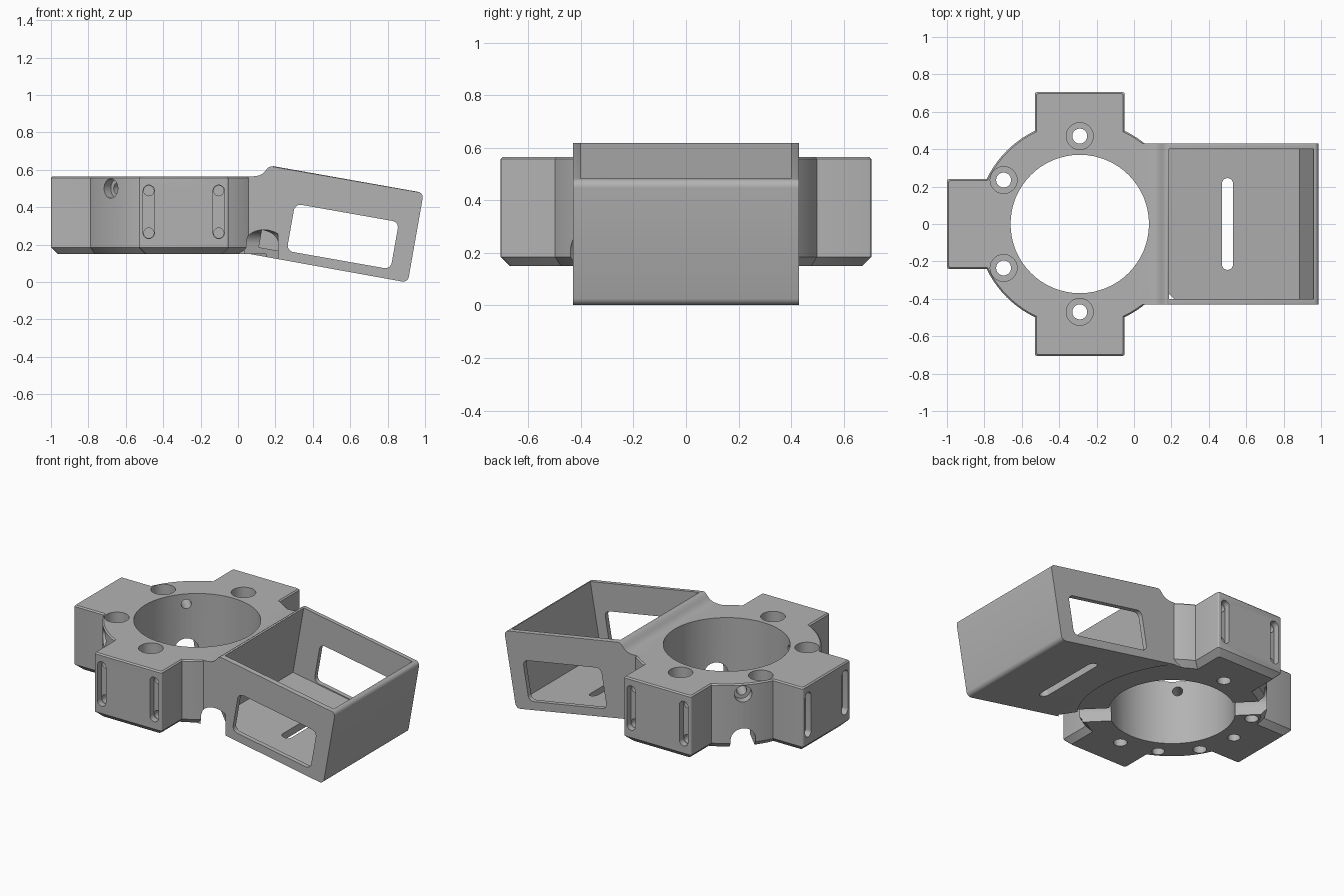
import bpy, bmesh, math
from mathutils import Vector, Matrix

if "Cube" in bpy.data.objects:
    bpy.data.objects.remove(bpy.data.objects["Cube"])

CX, R, R_IN = -0.29, 0.553, 0.37      # ring centre and radii
Z0, Z1, CH = 0.15, 0.565, 0.035       # ring bottom, top, lower chamfer
TILT = math.radians(10)

grey = bpy.data.materials.new("grey_plastic")
grey.diffuse_color = (0.45, 0.45, 0.45, 1)
grey.use_nodes = True
grey.node_tree.nodes["Principled BSDF"].inputs["Base Color"].default_value = grey.diffuse_color


def to_object(name, bm):
    bmesh.ops.recalc_face_normals(bm, faces=bm.faces)
    me = bpy.data.meshes.new(name)
    bm.to_mesh(me)
    bm.free()
    ob = bpy.data.objects.new(name, me)
    me.materials.append(grey)
    bpy.context.collection.objects.link(ob)
    return ob


def loft(name, loops):
    """Closed solid through matching loops of points."""
    bm = bmesh.new()
    rings = [[bm.verts.new(p) for p in loop] for loop in loops]
    n = len(rings[0])
    for a, b in zip(rings, rings[1:]):
        for i in range(n):
            bm.faces.new((a[i], a[(i + 1) % n], b[(i + 1) % n], b[i]))
    bm.faces.new(rings[0])
    bm.faces.new(rings[-1])
    return to_object(name, bm)


def rod(name, p, q, r, n=32):
    """Cylinder from p to q."""
    p, q = Vector(p), Vector(q)
    bm = bmesh.new()
    rot = (q - p).to_track_quat('Z', 'Y').to_matrix().to_4x4()
    bmesh.ops.create_cone(bm, cap_ends=True, segments=n, radius1=r, radius2=r,
                          depth=(q - p).length, matrix=Matrix.Translation((p + q) / 2) @ rot)
    return to_object(name, bm)


def rounded(w, h, r, n=8):
    """Rounded rectangle outline with half sizes w, h."""
    pts = []
    for k, (sx, sy) in enumerate(((1, 1), (-1, 1), (-1, -1), (1, -1))):
        for i in range(n + 1):
            a = math.pi / 2 * (k + i / n)
            pts.append((sx * (w - r) + r * math.cos(a), sy * (h - r) + r * math.sin(a)))
    return pts


def boolean(target, other, op):
    m = target.modifiers.new(op, 'BOOLEAN')
    m.operation, m.object, m.solver = op, other, 'EXACT'
    bpy.context.view_layer.objects.active = target
    bpy.ops.object.modifier_apply(modifier=m.name)
    bpy.data.objects.remove(other)


def polar(r, deg, z):
    a = math.radians(deg)
    return (CX + r * math.cos(a), r * math.sin(a), z)


def stacked(name, outline):
    """Upright solid with chamfered lower edge and softened top edge."""
    return loft(name, [[(*p, z) for p in outline(d)] for d, z in
                       ((CH, Z0), (0, Z0 + CH), (0, Z1 - 0.008), (0.008, Z1))])


def arm(name, cx, w, h):
    return stacked(name, lambda d: [(cx + x, y) for x, y in rounded(w - d, h - d, 0.012, 3)])


def box_pt(u, v, y):
    """Point in the tilted tray frame: u along, v down from the top edge."""
    return (0.18 + u * math.cos(TILT) - v * math.sin(TILT), y,
            0.62 - u * math.sin(TILT) - v * math.cos(TILT))


# Clamp ring with three arms
body = stacked("clamp_ring_and_tray", lambda d: [polar(R - d, i * 3.75, 0)[:2] for i in range(96)])
boolean(body, arm("cross_arm", CX, 0.24, 0.705), 'UNION')
boolean(body, arm("left_arm", -0.6, 0.4, 0.24), 'UNION')

# Tilted tray and neck, softened along its upper side edges
profile = [(0, Z0), (0.06, Z0)]
for u0, v0, a0 in ((0.795, 0.457, 90), (0.795, 0.03, 0)):
    for i in range(6):
        a = math.radians(a0 - 18 * i)
        p = box_pt(u0 + 0.03 * math.cos(a), v0 + 0.03 * math.sin(a), 0)
        profile.append((p[0], p[2]))
profile += [(0.19, 0.619), (0.175, 0.618), (0.16, 0.61), (0.145, 0.593),
            (0.13, 0.578), (0.11, 0.569), (0.085, Z1), (0, Z1)]
tray = loft("tray", [[(x, y, z - s) for x, z in profile] for y, s in ((-0.43, 0), (0.43, 0))])
bm = bmesh.new()
bm.from_mesh(tray.data)
edges = []
for e in bm.edges:
    m = (e.verts[0].co + e.verts[1].co) / 2
    if abs(m.y) > 0.42 and 0.19 < m.x < 0.95 and m.z > 0.5:
        edges.append(e)
bmesh.ops.bevel(bm, geom=edges, offset=0.018, segments=4, profile=0.5, affect='EDGES')
bm.to_mesh(tray.data)
bm.free()
boolean(body, tray, 'UNION')

cutters = []
# Round relief under the tray and the main bore
cutters.append(rod("relief", (CX, 0, -0.2), (CX, 0, Z0), R, 96))
cutters.append(rod("bore", (CX, 0, -0.3), (CX, 0, 1), R_IN, 64))
# Tray cavity
cutters.append(loft("cavity", [[box_pt(u, v, y) for u, v in
               ((0.008, -0.1), (0.793, -0.1), (0.793, 0.44), (0.008, 0.44))] for y in (-0.4, 0.4)]))
# Side windows
cutters.append(loft("windows", [[box_pt(0.44 + a, 0.305 + b, y)
               for a, b in rounded(0.282, 0.128, 0.035)] for y in (-0.6, 0.6)]))
# Floor slot
cutters.append(loft("floor_slot", [[(0.5 + a, b, z) for a, b in rounded(0.03, 0.245, 0.0299)]
                                   for z in (-0.1, 0.25)]))
# Diagonal arched channel across the underside
arch = [(-0.074, 0.05)] + [(-0.074 * math.cos(math.pi * i / 16), 0.205 + 0.074 * math.sin(math.pi * i / 16))
                           for i in range(17)] + [(0.074, 0.05)]
s = math.sqrt(0.5)
cutters.append(loft("channel", [[(CX + s * (t + w), s * (w - t), z) for w, z in arch]
                                for t in (-0.8, 0.66)]))
# Counterbored vertical screw holes
for a in (90, 150, 210, 270):
    cutters.append(rod("screw_hole", polar(0.47, a, 0), polar(0.47, a, 1), 0.04))
    cutters.append(rod("counterbore", polar(0.47, a, 0.27), polar(0.47, a, 1), 0.072))
# Blind holes in the underside
for a in (180, 240):
    cutters.append(rod("blind_hole", polar(0.47, a, 0), polar(0.47, a, 0.3), 0.037))
# Radial set screw holes
for a in (135, 225):
    cutters.append(rod("radial_hole", polar(0.3, a, 0.5), polar(0.7, a, 0.5), 0.03))
    cutters.append(rod("radial_counterbore", polar(0.5, a, 0.5), polar(0.7, a, 0.5), 0.052))
# Paired slots with deep end holes on each arm tip
for deg, reach in ((90, 0.705), (180, 0.71), (270, 0.705)):
    a = math.radians(deg)
    d, t = Vector((math.cos(a), math.sin(a), 0)), Vector((-math.sin(a), math.cos(a), 0))
    for side in (-0.187, 0.187):
        base = Vector((CX, 0, 0)) + t * side
        cutters.append(loft("tip_slot", [[base + d * r + t * p + Vector((0, 0, 0.375 + q))
                       for p, q in rounded(0.03, 0.143, 0.0299)] for r in (reach - 0.04, reach + 0.1)]))
        for z in (0.262, 0.488):
            up = Vector((0, 0, z))
            cutters.append(rod("tip_hole", base + d * (reach - 0.11) + up, base + d * (reach + 0.1) + up, 0.027))
for c in cutters:
    boolean(body, c, 'DIFFERENCE')

# Crisp edges with smooth curved walls
bpy.ops.object.select_all(action='DESELECT')
body.select_set(True)
bpy.context.view_layer.objects.active = body
bpy.ops.object.shade_smooth_by_angle(angle=math.radians(25))
